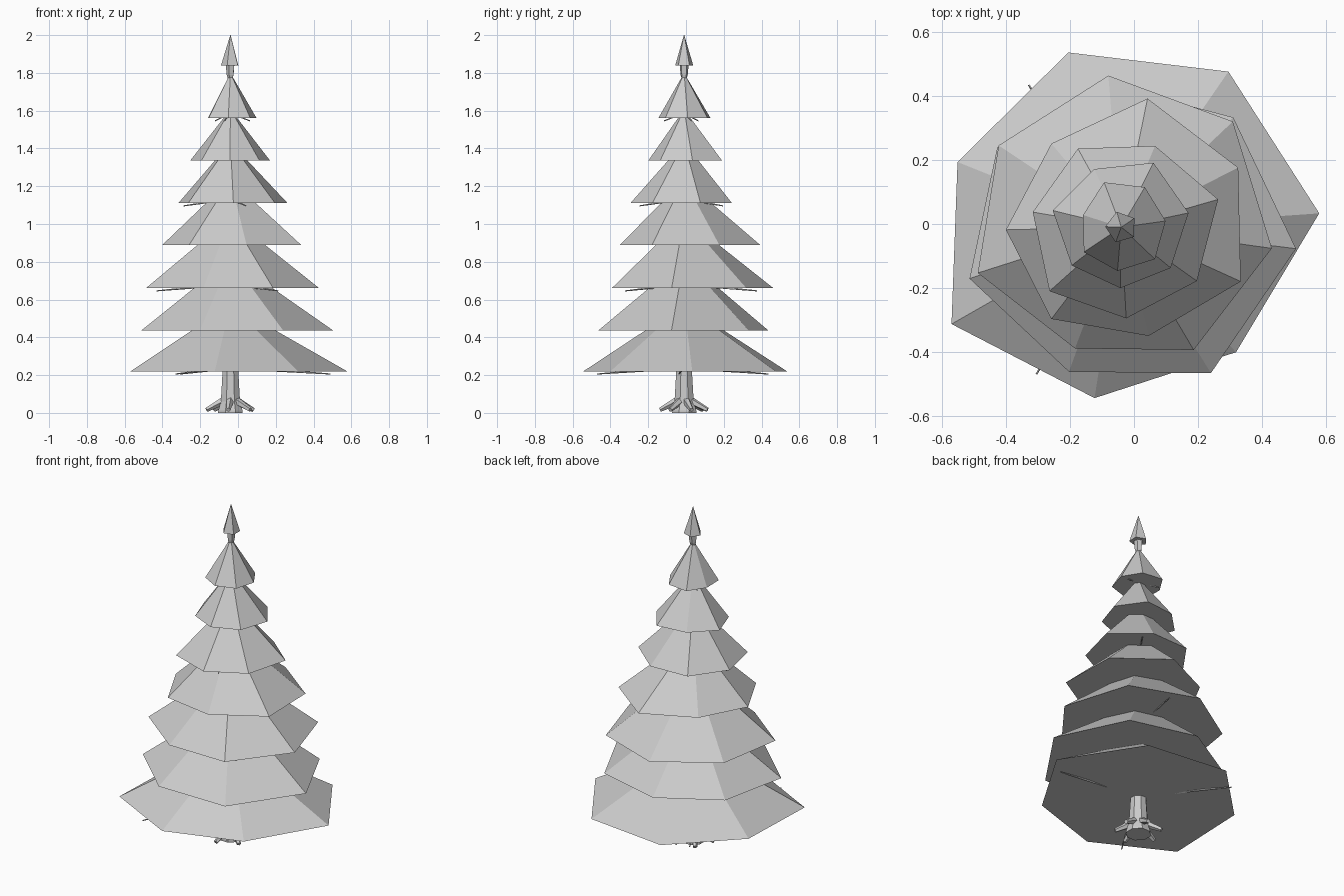
import bpy, bmesh
from math import sin, cos, radians, tau
from mathutils import Vector

if "Cube" in bpy.data.objects:
    bpy.data.objects.remove(bpy.data.objects["Cube"])

CX, CY = -0.04, -0.01   # trunk axis


def loft(name, rings):
    """Skin a stack of equal-count point rings and cap both ends."""
    bm = bmesh.new()
    loops = [[bm.verts.new(p) for p in ring] for ring in rings]
    n = len(loops[0])
    for a, b in zip(loops, loops[1:]):
        for i in range(n):
            j = (i + 1) % n
            bm.faces.new((a[i], a[j], b[j], b[i]))
    bm.faces.new(loops[0][::-1])
    bm.faces.new(loops[-1])
    bmesh.ops.recalc_face_normals(bm, faces=bm.faces)
    me = bpy.data.meshes.new(name)
    bm.to_mesh(me)
    bm.free()
    ob = bpy.data.objects.new(name, me)
    bpy.context.collection.objects.link(ob)
    return ob


def ring(z, radii, phase, scale=1.0):
    n = len(radii)
    return [(CX + r * scale * cos(radians(phase) + tau * i / n),
             CY + r * scale * sin(radians(phase) + tau * i / n), z)
            for i, r in enumerate(radii)]


def stick(name, p, q, r0, r1, n=5):
    """Tapered rod from p to q."""
    p, q = Vector(p), Vector(q)
    rot = (q - p).to_track_quat('Z', 'Y')
    def circle(c, r):
        return [c + rot @ Vector((r * cos(tau * i / n), r * sin(tau * i / n), 0))
                for i in range(n)]
    return loft(name, [circle(p, r0), circle(q, r1)])


def polar(angle, r, z):
    return (CX + r * cos(radians(angle)), CY + r * sin(radians(angle)), z)


# Foliage tiers: base height, top height, top scale, phase, corner radii
tiers = [
    (0.22, 0.53, 0.12, 4, (.62, .59, .57, .55, .61, .54, .53)),
    (0.435, 0.77, 0.12, -7, (.55, .49, .45, .46, .50, .48, .535)),
    (0.66, 0.99, 0.12, -8, (.475, .48, .475, .46, .47, .405, .445)),
    (0.89, 1.20, 0.10, 27, (.41, .41, .34, .36, .36, .35, .41)),
    (1.11, 1.40, 0.10, 16, (.315, .275, .28, .28, .30, .285, .29)),
    (1.335, 1.58, 0.10, 12, (.215, .225, .20, .22, .195, .19, .20)),
    (1.56, 1.78, 0.08, 8, (.14, .145, .15, .125, .14, .137, .145)),
]
for k, (z0, z1, s, ph, radii) in enumerate(tiers, 1):
    loft(f"foliage_tier_{k}", [ring(z0, radii, ph), ring(z1, radii, ph, s)])

# Thin twigs peeking out below every second tier
for k, (z, r, start) in enumerate([(0.22, .53, 123), (0.66, .40, 75),
                                   (1.11, .25, 55), (1.56, .11, 20)], 1):
    for i in range(3):
        a = start + 117 * i
        stick(f"twig_{k}_{i + 1}", polar(a, 0.02, z + 0.02),
              polar(a, r, z - 0.014), 0.012 * (1 - z / 2.5), 0.003)

# Trunk with flared foot
loft("trunk", [ring(z, [r] * 8, 22.5) for z, r in
               [(0.01, .07), (0.06, .055), (0.22, .045), (1.80, .012)]])

# Roots
for i, a in enumerate((-95, -35, 18, 75, 130, 188), 1):
    stick(f"root_{i}", polar(a, 0.035, 0.065), polar(a, 0.128, 0.016), 0.022, 0.012)

# Neck and pointed tip
loft("tip_neck", [ring(z, [r] * 5, 34) for z, r in
                  [(1.77, .014), (1.79, .02), (1.845, .025)]])
loft("tip_cone", [ring(1.84, [.05] * 5, 34), ring(2.0, [.001] * 5, 34)])

# Base plate of the trunk touching the ground
loft("trunk_foot", [ring(0.0, [.07] * 8, 22.5), ring(0.012, [.07] * 8, 22.5)])
